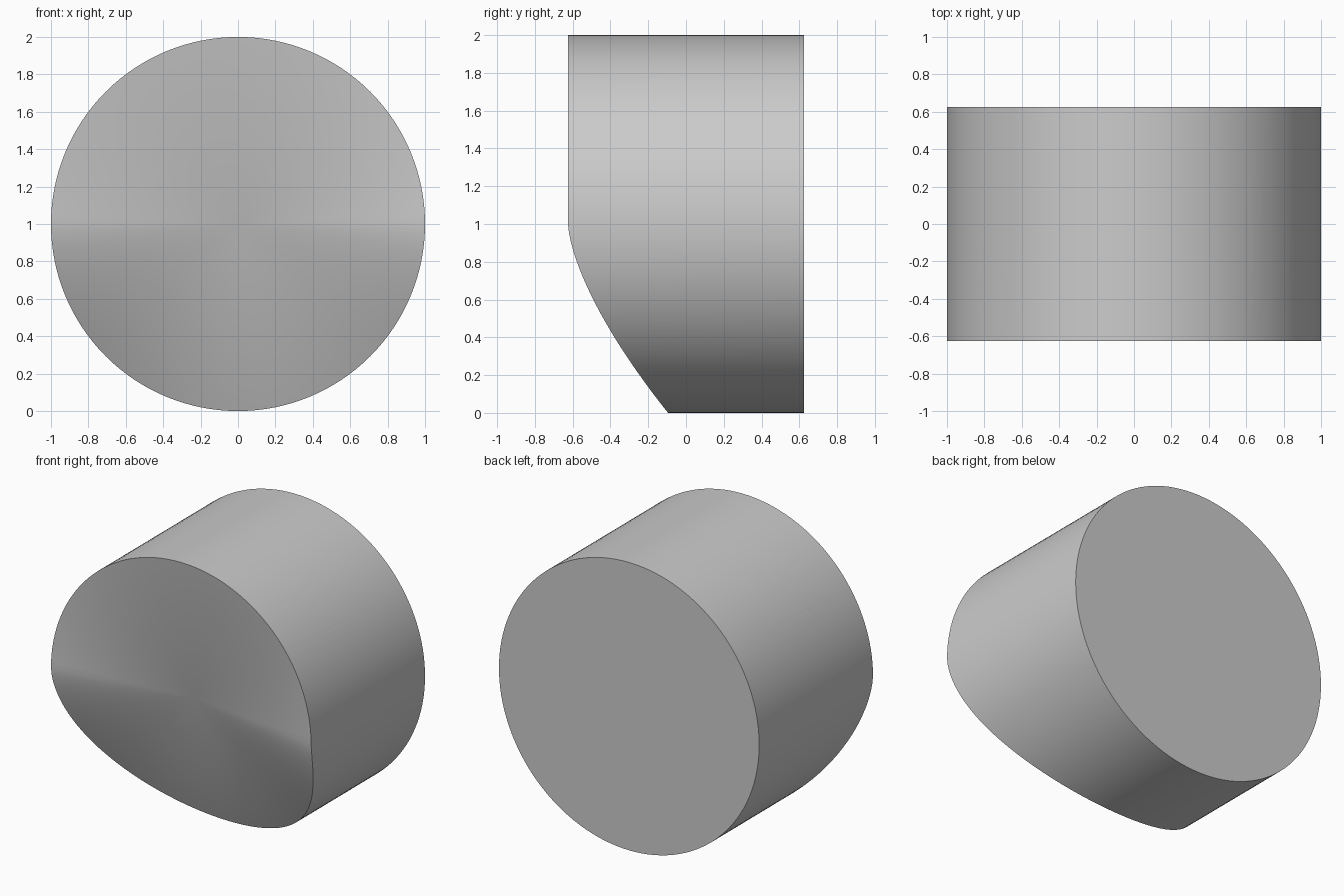
import bpy, bmesh, math

SEGMENTS = 128
HALF_DEPTH = 0.625

cube = bpy.data.objects.get("Cube")
if cube:
    bpy.data.objects.remove(cube, do_unlink=True)

grey = bpy.data.materials.new("plain grey")
grey.use_nodes = True
grey.diffuse_color = (0.6, 0.6, 0.6, 1)
grey.node_tree.nodes["Principled BSDF"].inputs["Base Color"].default_value = grey.diffuse_color


def add_object(name, bm):
    bmesh.ops.recalc_face_normals(bm, faces=bm.faces)
    mesh = bpy.data.meshes.new(name)
    bm.to_mesh(mesh)
    bm.free()
    mesh.materials.append(grey)
    obj = bpy.data.objects.new(name, mesh)
    bpy.context.collection.objects.link(obj)
    return obj


def drum():
    """Round body whose front rim sweeps back below the middle."""
    bm = bmesh.new()
    front, back = [], []
    for i in range(SEGMENTS):
        a = math.tau * i / SEGMENTS
        x, s = math.cos(a), math.sin(a)
        sweep = 0.53 * max(0, -s) ** 1.5
        front.append(bm.verts.new((x, sweep - HALF_DEPTH, 1 + s)))
        back.append(bm.verts.new((x, HALF_DEPTH, 1 + s)))
    # The front is a fan around the average depth of its rim
    apex = bm.verts.new((0, sum(v.co.y for v in front) / SEGMENTS, 1))
    for i in range(SEGMENTS):
        j = (i + 1) % SEGMENTS
        bm.faces.new((front[i], front[j], back[j], back[i]))
        bm.faces.new((front[j], front[i], apex))
    bm.faces.new(back)
    return add_object("drum_body", bm)


def stairs(start, end, steps=4):
    """Stepped outline between two corners, moving along the drum first."""
    points = [start]
    du, dv = ((e - s) / steps for s, e in zip(start, end))
    for i in range(steps):
        u, v = points[-1]
        points += [(u, v + dv), (u + du, v + dv)]
    return points


def pocket_cutter(name, angle):
    """Octagon with two stepped corners, wrapped around the drum."""
    U, V, u, v = 0.195, 0.133, 0.065, 0.055
    outline = [(u, -V), (U, -v)] + stairs((U, v), (u, V))
    outline += [(-u, V), (-U, v)] + stairs((-U, -v), (-u, -V))
    bm = bmesh.new()
    base = bm.faces.new([bm.verts.new((p, q, 0.95)) for p, q in outline])
    walls = bmesh.ops.extrude_face_region(bm, geom=[base], use_keep_orig=True)
    for w in walls["geom"]:
        if isinstance(w, bmesh.types.BMVert):
            w.co.z = 1.1
    # Slice around the curve so the pocket floor stays round
    for k in range(-5, 6):
        bmesh.ops.bisect_plane(bm, geom=bm.verts[:] + bm.edges[:] + bm.faces[:],
                               plane_co=(k * 0.033, 0, 0), plane_no=(1, 0, 0))
    bmesh.ops.triangulate(bm, faces=bm.faces)
    for p in bm.verts:
        a, y, r = p.co
        p.co = (r * math.cos(angle + a), y - 0.323, 1 + r * math.sin(angle + a))
    cutter = add_object(name, bm)
    cutter.hide_render = True
    return cutter


body = drum()
bpy.context.view_layer.objects.active = body
body.select_set(True)

# Shallow pockets on both upper shoulders
for side, degrees in (("left", 42), ("right", 138)):
    cutter = pocket_cutter(side + "_pocket_cutter", math.radians(degrees))
    cut = body.modifiers.new(side + "_pocket", "BOOLEAN")
    cut.operation, cut.solver, cut.object = "DIFFERENCE", "EXACT", cutter
    bpy.ops.object.modifier_apply(modifier=cut.name)
    bpy.data.objects.remove(cutter, do_unlink=True)

bpy.ops.object.shade_smooth_by_angle(angle=math.radians(30))
